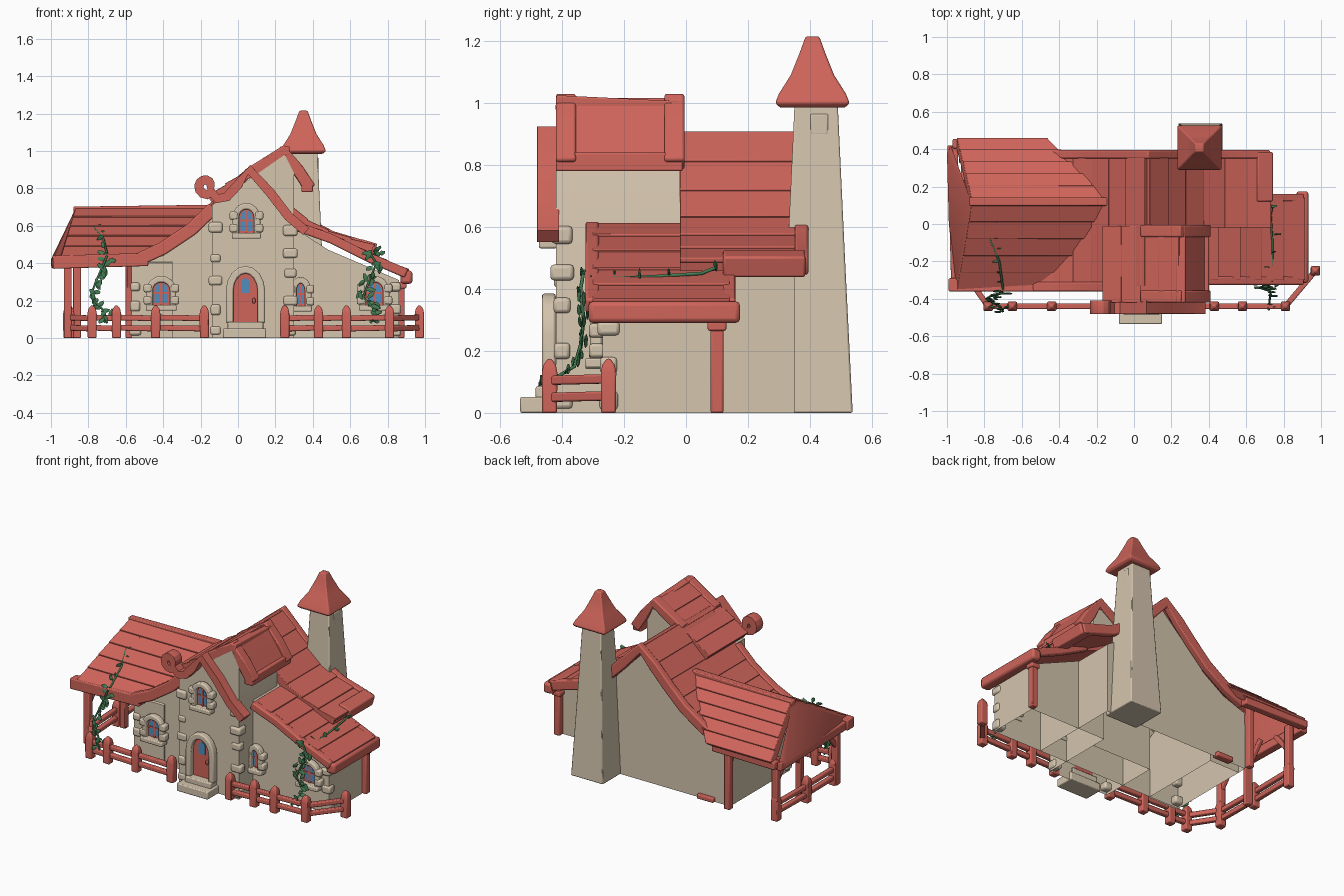
import bpy, bmesh, math, random
from mathutils import Vector as V, Matrix, Euler

random.seed(4)
cube = bpy.data.objects.get("Cube")
if cube:
    bpy.data.objects.remove(cube)

def material(name, *rgb):
    m = bpy.data.materials.new(name)
    m.use_nodes = True
    m.diffuse_color = (*rgb, 1)
    m.node_tree.nodes["Principled BSDF"].inputs["Base Color"].default_value = (*rgb, 1)
    return m

RED = material("red wood", .62, .128, .102)
STONE = material("pale plaster", .66, .555, .42)
GREEN = material("leaf green", .055, .2, .085)
BLUE = material("window blue", .08, .27, .52)
made = []

def finish(name, bm, mat, bevel=0.0):
    bmesh.ops.recalc_face_normals(bm, faces=bm.faces)
    mesh = bpy.data.meshes.new(name)
    bm.to_mesh(mesh)
    bm.free()
    mesh.materials.append(mat)
    ob = bpy.data.objects.new(name, mesh)
    bpy.context.collection.objects.link(ob)
    if bevel:
        mod = ob.modifiers.new("soft edges", 'BEVEL')
        mod.width, mod.segments = bevel, 2
    made.append(ob)
    return ob

def place(u, v, d, axis):
    return (u, d, v) if axis == 'Y' else (d, u, v)

def prism(name, poly, a, b, mat, axis='Y', floorless=False):
    """Extrude a closed outline between depths a and b."""
    bm = bmesh.new()
    near, far = ([bm.verts.new(place(u, v, d, axis)) for u, v in poly] for d in (a, b))
    bm.faces.new(near)
    bm.faces.new(far)
    for i in range(len(poly)):
        if not (floorless and poly[i - 1][1] == 0 and poly[i][1] == 0):
            bm.faces.new((near[i - 1], near[i], far[i], far[i - 1]))
    return finish(name, bm, mat)

def ribbon(name, pts, t, a, b, mat=RED, axis='Y', bevel=.008):
    """A strip of thickness t that follows a path, extruded from a to b."""
    pts, left, right = [V(p) for p in pts], [], []
    for i, p in enumerate(pts):
        d = (pts[min(i + 1, len(pts) - 1)] - pts[max(i - 1, 0)]).normalized()
        n = V((-d.y, d.x)) * t / 2
        left.append(p + n)
        right.append(p - n)
    bm = bmesh.new()
    grid = [[bm.verts.new(place(q.x, q.y, d, axis)) for q in side]
            for side, d in ((left, a), (right, a), (right, b), (left, b))]
    for g, h in zip(grid, grid[1:] + grid[:1]):
        for i in range(len(pts) - 1):
            bm.faces.new((g[i], g[i + 1], h[i + 1], h[i]))
    for end in (0, -1):
        bm.faces.new([g[end] for g in grid])
    return finish(name, bm, mat, bevel)

def resample(pts, n):
    pts, out = [V(p) for p in pts], []
    lengths = [(q - p).length for p, q in zip(pts, pts[1:])]
    for k in range(n + 1):
        s = sum(lengths) * k / n
        for i, d in enumerate(lengths):
            if s <= d or i == len(lengths) - 1:
                out.append(pts[i].lerp(pts[i + 1], min(s / d, 1)))
                break
            s -= d
    return out

def roof(name, pts, a, b, rows=5, axis='Y'):
    """Roof slab from ridge to eave with overlapping board rows."""
    parts = [ribbon(name, pts, .035, a, b, axis=axis, bevel=0)]
    line = resample(pts, rows)
    for p, q in zip(line, line[1:]):
        d = (q - p).normalized()
        n = V((-d.y, d.x))
        n = n if n.y > 0 else -n
        parts.append(ribbon(name + "_row", [p + n * .012, q + n * .02 + d * .006],
                            .016, a, b, axis=axis, bevel=.003))
    return parts

def stack(name, x, y, rings, mat):
    """Square sections given as (z, half width), joined upward."""
    bm = bmesh.new()
    loops = [[bm.verts.new((x + sx * r, y + sy * r, z))
              for sx, sy in ((-1, -1), (1, -1), (1, 1), (-1, 1))] for z, r in rings]
    bm.faces.new(loops[0])
    bm.faces.new(loops[-1])
    for g, h in zip(loops, loops[1:]):
        for i in range(4):
            bm.faces.new((g[i], g[i - 1], h[i - 1], h[i]))
    return finish(name, bm, mat, .006)

def box(name, centre, size, mat, bevel=.006):
    bm = bmesh.new()
    bmesh.ops.create_cube(bm, size=1, matrix=Matrix.Translation(centre) @ Matrix.Diagonal((*size, 1)))
    return finish(name, bm, mat, bevel)

def beam(name, p, q, w):
    p, q = V(p), V(q)
    ob = box(name, (0, 0, 0), (w, w, (q - p).length), RED)
    ob.rotation_euler = (q - p).to_track_quat('Z', 'Y').to_euler()
    ob.location = (p + q) / 2

def arch(x, z, w, h):
    half = [(w / 2, 0)] + [(w / 2 * math.cos(a), h * (.6 + .4 * math.sin(a)))
                           for a in (0, .4, .8, 1.2, math.pi / 2)]
    return [(x - u, z + v) for u, v in half] + [(x + u, z + v) for u, v in half[-2::-1]]

# Walls
main_wall = [(-.57, 0), (.5, 0), (.5, .46), (.33, .57), (.2, .72), (.07, .85),
             (-.13, .66), (-.25, .54), (-.4, .44), (-.57, .38)]
prism("main_walls", main_wall, -.27, .35, STONE, floorless=True)
prism("entrance_walls", [(-.14, 0), (.3, 0), (.3, .88), (.25, .98), (-.14, .71)],
      -.42, -.02, STONE, floorless=True)
prism("left_wing_walls", [(-.28, 0), (.29, 0), (.29, .47), (.12, .64), (-.28, .4)],
      -.57, -.35, STONE, 'X', True)
prism("right_wing_walls", [(.3, 0), (.86, 0), (.86, .31), (.3, .55)], -.27, .08, STONE, floorless=True)

# Main roof with swept sides
left_sweep = [(.07, .895), (-.03, .8), (-.13, .695), (-.25, .58), (-.4, .48), (-.53, .42)]
right_sweep = [(.07, .895), (.2, .76), (.33, .63), (.5, .54), (.72, .475)]
roof("main_roof_left", left_sweep, -.33, .38, 6)
roof("main_roof_right", right_sweep, -.02, .38, 6)
ribbon("back_bargeboard", left_sweep[::-1] + right_sweep[1:], .065, .35, .395)
ribbon("left_front_bargeboard", left_sweep[2:], .07, -.36, -.31)
ribbon("right_eave_board", [(.65, .495), (.735, .47)], .07, .12, .385)

# Left wing roof, widening to the eaves outside and cut to the main roof inside
front_slope, back_slope = [(.12, .68), (-.1, .56), (-.33, .42)], [(.12, .68), (.3, .54), (.44, .42)]
flared = roof("left_wing_roof_front", front_slope, -.97, -.15, 5, 'X')
flared += roof("left_wing_roof_back", back_slope, -.97, -.15, 5, 'X')
for ob in flared:
    for v in ob.data.vertices:
        drop = .69 - v.co.z
        v.co.x = -.87 - .3 * drop if v.co.x < -.5 else -.12 - 1.37 * drop
bm = bmesh.new()
for p in ((-.87, .12, .69), (-.98, .42, .43), (-1, .38, .42), (-.99, 0, .42), (-.95, -.33, .43)):
    for dz in (0, -.035):
        bm.verts.new(V(p) + V((0, 0, dz)))
bmesh.ops.convex_hull(bm, input=bm.verts)
finish("left_wing_hip", bm, RED)
beam("left_ridge_log", (-.88, .12, .68), (-.12, .12, .69), .045)
beam("left_front_eave", (-.99, -.325, .405), (-.48, -.325, .42), .07)
beam("left_back_eave", (-.97, .43, .41), (-.5, .42, .41), .05)
beam("left_end_eave", (-.95, -.33, .4), (-.97, .42, .4), .055)

# Right wing roof
wing_slope = [(.32, .595), (.5, .53), (.7, .43), (.9, .345)]
roof("right_wing_roof", wing_slope, -.3, .14, 5)
ribbon("right_wing_front_board", wing_slope, .05, -.325, -.28)
ribbon("right_wing_back_board", wing_slope[1:], .05, .12, .16)
box("right_wing_eave", (.9, -.07, .325), (.065, .49, .07), RED, .015)

# Upper entrance roof, its right side a framed panel
upper_left, upper_right = [(.25, 1.0), (.05, .87), (-.15, .74)], [(.25, 1.0), (.32, .9), (.385, .8)]
roof("upper_roof_left", upper_left, -.42, -.01, 4)
ribbon("upper_roof_right", upper_right, .03, -.42, -.01)
for a in (-.42, -.07):
    ribbon("upper_roof_board", upper_left[:2][::-1] + upper_right[1:], .065, a, a + .065)
beam("upper_ridge_log", (.25, -.42, 1.0), (.25, -.01, .98), .05)
beam("upper_eave", (.37, -.42, .81), (.37, -.01, .81), .06)

# Curled front bargeboard
curl = [(-.17 + r * math.cos(a), .815 + r * math.sin(a))
        for r, a in ((.052 - .0032 * k, -.9 - .55 * k) for k in range(13))]
ribbon("curled_bargeboard", [(.365, .57), (.27, .65), (.17, .78), (.06, .9), (0, .82),
                             (-.06, .755), (-.11, .745)] + curl, .05, -.48, -.41, bevel=.01)

# Chimney
stack("chimney", .355, .42, [(0, .118), (.5, .093), (.99, .07)], STONE)
stack("chimney_cap", .35, .408, [(.985, .105), (1.0, .12), (1.03, .108), (1.09, .07),
                                 (1.16, .042), (1.215, .022)], RED)
box("chimney_stone", (.41, .43, .93), (.04, .06, .07), STONE)

# Windows
def window(x, y, z, w, h):
    prism("window_frame", arch(x, z, w, h), y - .012, y, RED)
    prism("window_glass", arch(x, z + .012, w * .76, h * .82), y - .016, y, BLUE)
    box("window_mullion", (x, y - .016, z + h / 2), (.013, .008, h), RED, 0)
    box("window_crossbar", (x, y - .016, z + h * .5), (w, .008, .011), RED, 0)
    ribbon("window_surround", arch(x, z - .01, w + .03, h + .02), .034, y - .04, y, STONE)
    box("window_sill", (x, y - .025, z - .014), (w + .07, .06, .03), STONE)
    for s in (-1, 1):
        for k in (.2, .7):
            box("window_stone", (x + s * (w / 2 + .025), y - .018, z + h * k), (.045, .05, .045), STONE, .01)

for spot in ((-.41, -.28, .175, .095, .13), (.045, -.42, .56, .085, .135),
             (.335, -.27, .17, .05, .13), (.73, -.27, .175, .095, .13)):
    window(*spot)

# Door and steps
prism("door", arch(.04, .08, .14, .27), -.435, -.42, RED)
prism("door_glass", arch(.04, .24, .05, .08), -.439, -.42, BLUE)
ribbon("door_surround", arch(.04, .08, .17, .285), .04, -.465, -.42, STONE)
box("door_handle", (.085, -.445, .2), (.015, .02, .03), RED)
box("lower_step", (.035, -.47, .026), (.23, .13, .052), STONE)
box("upper_step", (.04, -.445, .066), (.19, .08, .04), STONE)

# Corner stones
for x, y, top, s in ((-.14, -.42, .68, 1), (.3, -.42, .72, -1), (-.57, -.28, .36, 1), (.86, -.27, .28, -1)):
    z = .04
    while z < top:
        size = (random.uniform(.05, .08), random.uniform(.05, .08), random.uniform(.04, .06))
        box("corner_stone", (x + s * .02, y + .02, z), size, STONE, .012)
        z += random.uniform(.1, .17)

# Porch posts with braces
for x, y, step in ((-.91, -.28, .12), (-.91, .35, -.12), (-.86, .03, .12), (-.58, .38, -.05)):
    beam("porch_post", (x, y, 0), (x, y, .42), .042)
    beam("porch_brace", (x, y, .25), (x, y + step, .4), .028)
beam("right_post", (.87, .1, 0), (.87, .1, .3), .042)
box("right_post_cap", (.87, .1, .28), (.06, .06, .03), RED)
box("back_sill_block", (-.4, .35, .015), (.12, .05, .03), RED)

# Fences
left_fence = [(-.18, -.44), (-.44, -.44), (-.65, -.44), (-.78, -.44), (-.9, -.27), (-.91, .03), (-.91, .35)]
right_fence = [(.25, -.44), (.43, -.44), (.58, -.44), (.81, -.44), (.97, -.25)]
for run in (left_fence, right_fence):
    for x, y in run:
        stack("fence_post", x, y, [(0, .024), (.13, .025), (.155, .02), (.175, .006)], RED)
    for p, q in zip(run, run[1:]):
        for z in (.05, .105):
            beam("fence_rail", (*p, z), (*q, z + .005), .03)

# Vines with flat oval leaves
def vine(name, pts, leaves):
    cu = bpy.data.curves.new(name, 'CURVE')
    cu.dimensions, cu.bevel_depth, cu.bevel_resolution = '3D', .006, 1
    sp = cu.splines.new('POLY')
    sp.points.add(len(pts) - 1)
    for point, p in zip(sp.points, pts):
        point.co = (*p, 1)
    cu.materials.append(GREEN)
    bpy.context.collection.objects.link(bpy.data.objects.new(name, cu))
    bm = bmesh.new()
    for p in resample(pts, leaves):
        c = p + V([random.uniform(-d, d) for d in (.035, .015, .02)])
        turn = Euler((random.uniform(-.6, .2), random.uniform(0, math.tau), 0)).to_matrix().to_4x4()
        size = Matrix.Diagonal((random.uniform(.02, .03), .005, .013, 1))
        bmesh.ops.create_icosphere(bm, subdivisions=1, radius=1, matrix=Matrix.Translation(c) @ turn @ size)
    finish(name + "_leaves", bm, GREEN)

vine("left_roof_vine", [(-.76, .02, .64), (-.77, -.08, .59), (-.72, -.2, .53), (-.7, -.35, .45)], 7)
vine("left_vine", [(-.7, -.37, .44), (-.76, -.38, .3), (-.79, -.4, .22), (-.72, -.44, .15), (-.7, -.46, .08)], 26)
vine("right_roof_vine", [(.74, .1, .47), (.73, .05, .45), (.74, -.1, .44), (.74, -.32, .43)], 5)
vine("right_vine", [(.7, -.33, .46), (.74, -.34, .4), (.7, -.33, .3), (.67, -.34, .22),
                    (.73, -.36, .15), (.72, -.46, .09)], 26)

# Shading
bpy.ops.object.select_all(action='DESELECT')
for ob in made:
    ob.select_set(True)
bpy.context.view_layer.objects.active = made[0]
bpy.ops.object.shade_smooth_by_angle(angle=math.radians(35))
